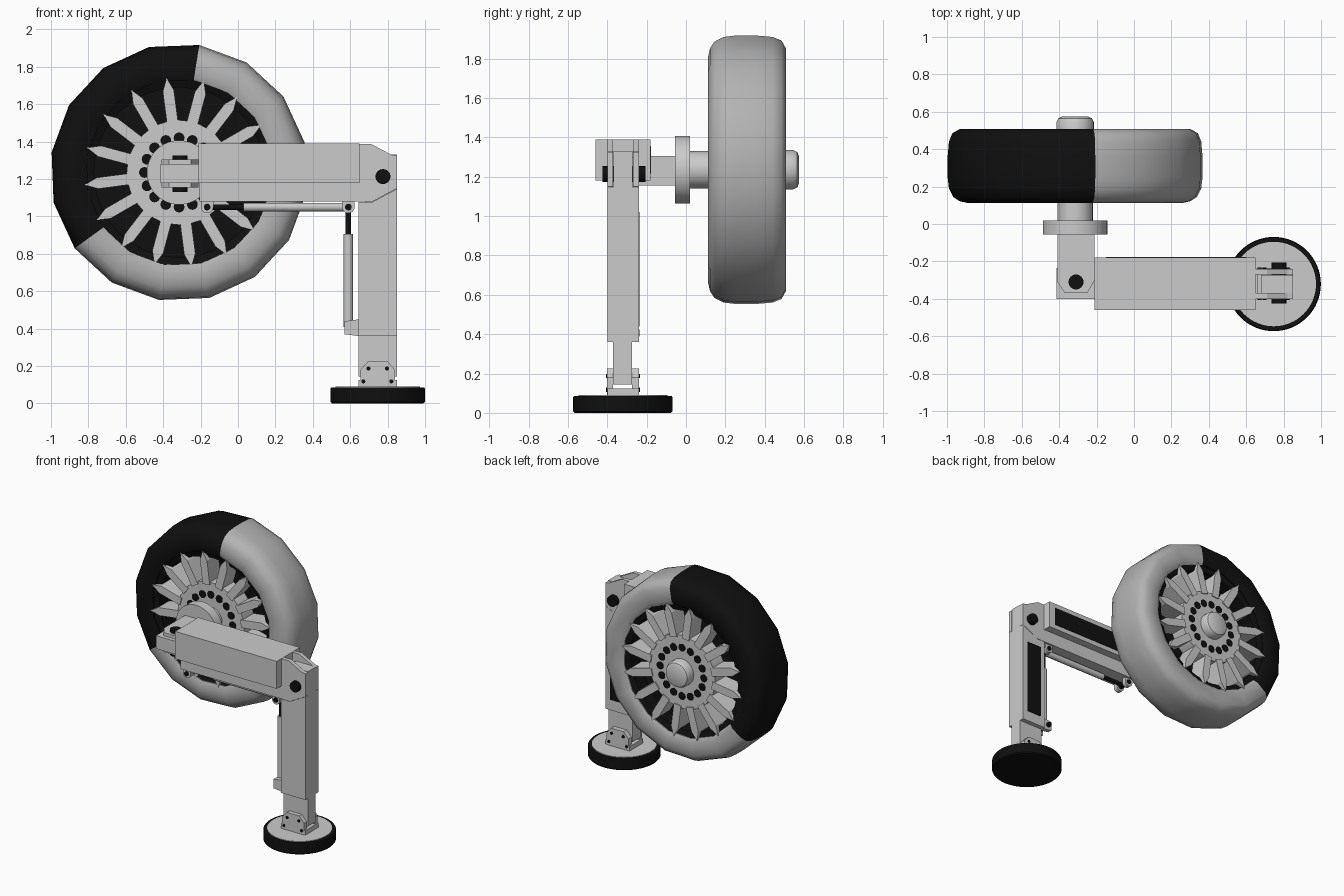
import bpy, bmesh
from math import cos, sin, radians, pi
from mathutils import Vector

if "Cube" in bpy.data.objects:
    bpy.data.objects.remove(bpy.data.objects["Cube"])

black = bpy.data.materials.new("black")
black.diffuse_color = (0.005, 0.005, 0.005, 1)
black.use_nodes = True
black.node_tree.nodes["Principled BSDF"].inputs["Base Color"].default_value = black.diffuse_color
grey = bpy.data.materials.new("grey")
grey.diffuse_color = (0.45, 0.45, 0.45, 1)
grey.use_nodes = True
grey.node_tree.nodes["Principled BSDF"].inputs["Base Color"].default_value = grey.diffuse_color


def finish(name, bm, mat=None, smooth=0):
    bmesh.ops.recalc_face_normals(bm, faces=bm.faces)
    me = bpy.data.meshes.new(name)
    bm.to_mesh(me)
    bm.free()
    ob = bpy.data.objects.new(name, me)
    bpy.context.collection.objects.link(ob)
    if mat:
        me.materials.append(mat)
    if smooth:
        bpy.ops.object.select_all(action='DESELECT')
        ob.select_set(True)
        bpy.context.view_layer.objects.active = ob
        bpy.ops.object.shade_smooth_by_angle(angle=radians(smooth))
    return ob


def place(axis, u, v, w):
    # (u, v) lie across the axis, w runs along it
    return {'x': (w, u, v), 'y': (u, w, v), 'z': (u, v, w)}[axis]


def prism(name, pts, axis, lo, hi, mat=None):
    bm = bmesh.new()
    a, b = [[bm.verts.new(place(axis, u, v, w)) for u, v in pts] for w in (lo, hi)]
    bm.faces.new(a)
    bm.faces.new(b)
    n = len(pts)
    for i in range(n):
        bm.faces.new((a[i], a[(i + 1) % n], b[(i + 1) % n], b[i]))
    return finish(name, bm, mat)


def box(name, x, y, z, mat=None):
    return prism(name, [(x[0], y[0]), (x[1], y[0]), (x[1], y[1]), (x[0], y[1])], 'z', *z, mat)


def lathe(name, prof, axis, u, v, segs, start=0, closed=False, mat=None, smooth=30, dark=0):
    """Spin (radius, along) points; the first `dark` segments get slot 1."""
    bm = bmesh.new()
    rings = []
    for i in range(segs):
        a = radians(start) + 2 * pi * i / segs
        rings.append([bm.verts.new(place(axis, u + r * cos(a), v + r * sin(a), w)) for r, w in prof])
    m = len(prof)
    for i in range(segs):
        p, q = rings[i], rings[(i + 1) % segs]
        for j in range(m if closed else m - 1):
            k = (j + 1) % m
            f = bm.faces.new((p[j], p[k], q[k], q[j]))
            f.material_index = 1 if i < dark else 0
    if not closed:
        for j in (0, -1):
            bm.faces.new([r[j] for r in rings])
    return finish(name, bm, mat, smooth)


def cyl(name, axis, u, v, lo, hi, r, mat=None, segs=24):
    return lathe(name, [(r, lo), (r, hi)], axis, u, v, segs, mat=mat)


# ---- wheel ----
CX, CZ = -0.315, 1.235
tyre = lathe("tyre", [(0.50, 0.125), (0.53, 0.112), (0.58, 0.112), (0.625, 0.122), (0.66, 0.145),
                      (0.683, 0.19), (0.69, 0.25), (0.69, 0.36), (0.683, 0.44), (0.665, 0.485),
                      (0.625, 0.507), (0.53, 0.507), (0.50, 0.49)],
             'y', CX, CZ, 16, 81, True, grey, 40, dark=6)
tyre.data.materials.append(black)
lathe("rim_barrel", [(0.455, 0.15), (0.505, 0.13), (0.505, 0.487), (0.455, 0.47)],
      'y', CX, CZ, 32, closed=True, mat=black)
cyl("rim_web", 'y', CX, CZ, 0.25, 0.37, 0.47, black, 32)

for side, face, inner in (("front", 0.122, 0.25), ("back", 0.498, 0.37)):
    s = 1 if face > 0.3 else -1
    cyl("hub_disc_" + side, 'y', CX, CZ, min(face, inner), max(face, inner), 0.28, segs=32)
    # spokes with pointed ends
    bm = bmesh.new()
    prof = [(0.26, -0.03), (0.44, -0.03), (0.51, 0), (0.44, 0.03), (0.26, 0.03)]
    for i in range(16):
        a = radians(7.5 + 22.5 * i)
        lo, hi = [[bm.verts.new((CX + r * cos(a) - t * sin(a), w, CZ + r * sin(a) + t * cos(a)))
                   for r, t in prof] for w in (inner, face + 0.008 * s)]
        bm.faces.new(lo)
        bm.faces.new(hi)
        for j in range(5):
            k = (j + 1) % 5
            bm.faces.new((lo[j], lo[k], hi[k], hi[j]))
    finish("spokes_" + side, bm)
    for i in range(16):
        a = 2 * pi * i / 16
        cyl("hub_hole_" + side, 'y', CX + 0.185 * cos(a), CZ + 0.185 * sin(a),
            face - 0.003, face + 0.003, 0.029, black, 16)

lathe("hub_cap", [(0.10, 0.49), (0.10, 0.545), (0.09, 0.565), (0.07, 0.574)], 'y', CX, CZ, 32)
cyl("axle", 'y', CX, CZ, 0.0, 0.13, 0.095, segs=32)
cyl("axle_flange", 'y', CX, CZ, -0.055, 0.02, 0.172, segs=48)

# ---- steering knuckle ----
box("knuckle_body", (-0.41, -0.21), (-0.22, -0.05), (1.155, 1.305))
cheek = [(-0.41, -0.21), (-0.21, -0.21), (-0.21, -0.30), (-0.25, -0.37), (-0.37, -0.37), (-0.41, -0.31)]
for lo, hi in ((1.155, 1.18), (1.28, 1.305)):
    prism("knuckle_cheek", cheek, 'z', lo, hi)
box("arm_tongue", (-0.415, -0.19), (-0.40, -0.235), (1.18, 1.28))
cyl("knuckle_pin", 'z', -0.31, -0.31, 1.13, 1.325, 0.04, black)

# ---- upper arm ----
box("arm_casing", (-0.21, 0.65), (-0.46, -0.18), (1.18, 1.39))
box("arm_beam", (-0.205, 0.66), (-0.40, -0.24), (1.08, 1.30))
box("arm_panel", (-0.15, 0.60), (-0.20, -0.177), (1.215, 1.355), black)
elbow = [(0.64, 1.08), (0.72, 1.08), (0.85, 1.15), (0.85, 1.325), (0.82, 1.33), (0.71, 1.388), (0.64, 1.388)]
for lo, hi in ((-0.40, -0.37), (-0.27, -0.24)):
    prism("elbow_cheek", elbow, 'y', lo, hi)
cyl("elbow_pin", 'y', 0.775, 1.213, -0.425, -0.205, 0.04, black)

# ---- lower leg ----
prism("leg_casing", [(0.645, 0.36), (0.85, 0.36), (0.85, 1.148), (0.72, 1.078), (0.645, 1.078)],
      'y', -0.40, -0.24)
box("leg_tongue", (0.68, 0.85), (-0.368, -0.272), (1.05, 1.33))
box("leg_sleeve", (0.645, 0.85), (-0.37, -0.275), (0.145, 0.40))
box("leg_panel", (0.685, 0.81), (-0.26, -0.237), (0.44, 1.02), black)

# ---- foot ----
FX, FY = 0.747, -0.321
lathe("foot_pad", [(0.22, 0.0), (0.245, 0.0), (0.252, 0.008), (0.252, 0.08), (0.248, 0.086), (0.225, 0.086)],
      'z', FX, FY, 64, mat=black)
cyl("foot_plate", 'z', FX, FY, 0.06, 0.09, 0.226, segs=64)
box("foot_block", (0.645, 0.85), (-0.40, -0.24), (0.085, 0.125))
plate = [(0.655, 0.09), (0.84, 0.09), (0.84, 0.18), (0.80, 0.225), (0.695, 0.225), (0.655, 0.18)]
for lo, hi, bolt in ((-0.402, -0.37, -0.402), (-0.275, -0.238, -0.238)):
    prism("foot_bracket", plate, 'y', lo, hi)
    for x, z in ((0.67, 0.118), (0.82, 0.118), (0.698, 0.187), (0.797, 0.187)):
        cyl("bracket_bolt", 'y', x, z, bolt - 0.005, bolt + 0.005, 0.011, black, 12)

# ---- pistons ----
PY = -0.32
cyl("arm_piston_rod", 'x', PY, 1.05, -0.165, 0.04, 0.015, black, 16)
cyl("arm_piston_cylinder", 'x', PY, 1.05, 0.03, 0.59, 0.023, None, 20)
cyl("leg_piston_rod", 'z', 0.59, PY, 0.90, 1.05, 0.015, black, 16)
cyl("leg_piston_cylinder", 'z', 0.59, PY, 0.41, 0.905, 0.025, None, 20)
for x in (-0.165, 0.59):
    for lo, hi in ((-0.385, -0.35), (-0.29, -0.255)):
        box("piston_lug", (x - 0.033, x + 0.033), (lo, hi), (1.05, 1.085))
        cyl("piston_lug_eye", 'y', x, 1.05, lo, hi, 0.033)
    cyl("piston_pin", 'y', x, 1.05, -0.392, -0.248, 0.018, black, 16)
for lo, hi in ((-0.385, -0.35), (-0.29, -0.255)):
    prism("leg_piston_bracket", [(0.65, 0.36), (0.57, 0.37), (0.57, 0.44), (0.65, 0.45)], 'y', lo, hi)
cyl("leg_piston_pin", 'y', 0.60, 0.405, -0.38, -0.235, 0.018, black, 16)
